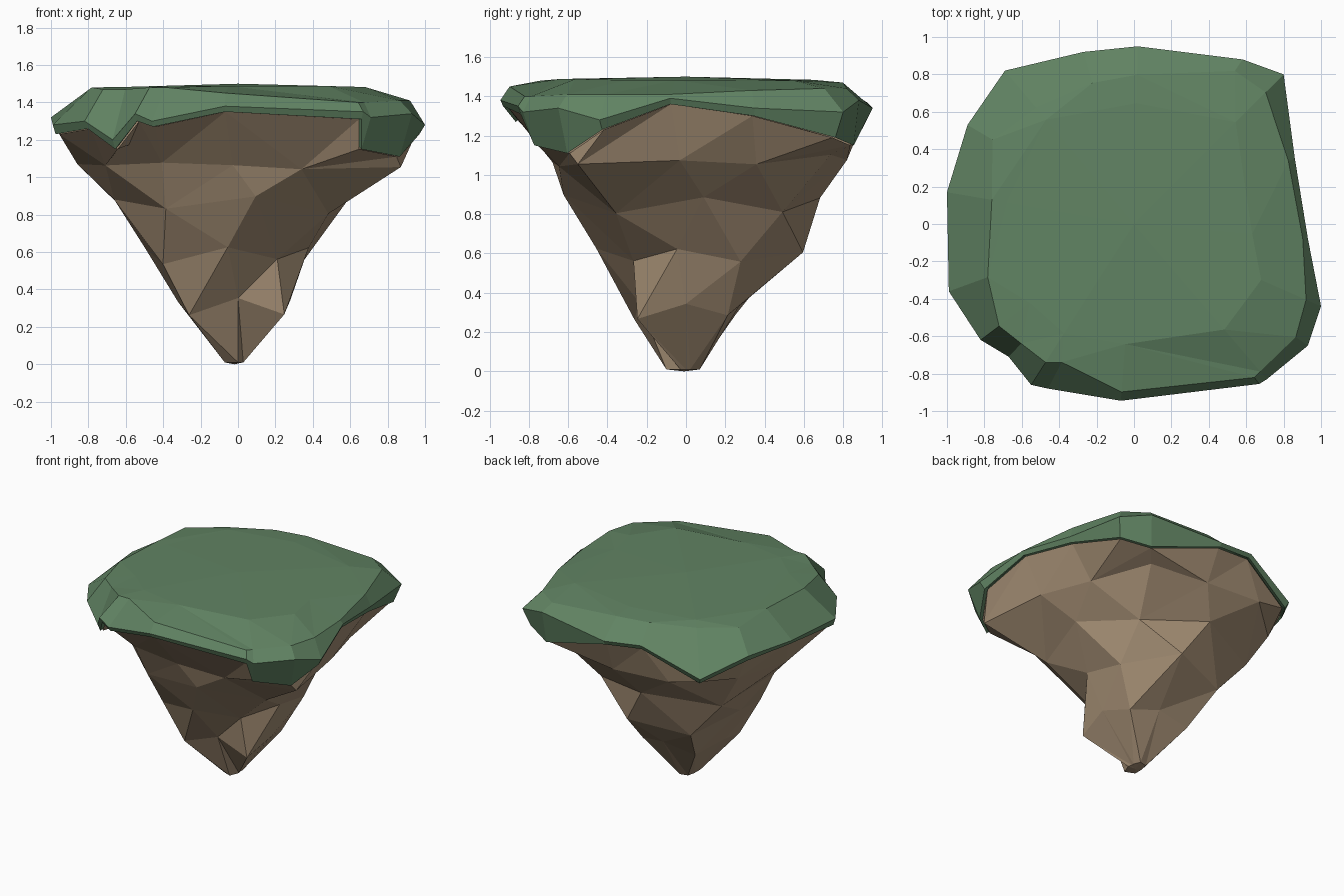
import bpy, bmesh, math, random

if "Cube" in bpy.data.objects:
    bpy.data.objects.remove(bpy.data.objects["Cube"])
random.seed(4)


def ang(v):
    return math.atan2(v.co.y, v.co.x) % math.tau


def add_ring(bm, pts):
    return sorted((bm.verts.new(p) for p in pts), key=ang)


def stitch(bm, lo, up):
    """Triangulate between two rings, advancing by angle."""
    i = j = 0
    n, m = len(lo), len(up)
    a = lambda r, k: ang(r[k % len(r)]) + math.tau * (k // len(r))
    while i < n or j < m:
        if j >= m or (i < n and a(lo, i + 1) <= a(up, j + 1)):
            bm.faces.new((lo[i % n], lo[(i + 1) % n], up[j % m]))
            i += 1
        else:
            bm.faces.new((lo[i % n], up[(j + 1) % m], up[j % m]))
            j += 1


def strip(bm, lo, up):
    """Quads between two rings with matching points."""
    for k in range(len(lo)):
        q = (k + 1) % len(lo)
        bm.faces.new((lo[k], lo[q], up[q], up[k]))


def fan(bm, loop, co):
    c = bm.verts.new(co)
    for k in range(len(loop)):
        bm.faces.new((loop[k], loop[(k + 1) % len(loop)], c))


def finish(bm, name, color):
    bmesh.ops.recalc_face_normals(bm, faces=bm.faces)
    me = bpy.data.meshes.new(name)
    bm.to_mesh(me)
    bm.free()
    ob = bpy.data.objects.new(name, me)
    bpy.context.collection.objects.link(ob)
    mat = bpy.data.materials.new(name)
    mat.diffuse_color = color
    mat.use_nodes = True
    mat.node_tree.nodes["Principled BSDF"].inputs["Base Color"].default_value = mat.diffuse_color
    me.materials.append(mat)


# Grass outline: x, y, brow height, lip height, lip scale, crown scale, crown height
EDGE = [
    (.93, -.08, 1.39, 1.36, .985, .97, 1.41), (.86, .35, 1.34, 1.30, .985, .96, 1.43),
    (.80, .80, 1.32, 1.19, .95, .88, 1.44), (.58, .88, 1.38, 1.15, .97, .93, 1.44),
    (.02, .95, 1.34, 1.31, .985, .84, 1.47), (-.27, .92, 1.37, 1.34, .985, .82, 1.47),
    (-.69, .82, 1.19, 1.15, .975, .76, 1.46), (-.89, .53, 1.31, 1.27, .985, .85, 1.46),
    (-1.0, .17, 1.32, 1.29, .985, .76, 1.48), (-.99, -.36, 1.28, 1.23, .985, .79, 1.48),
    (-.82, -.62, 1.30, 1.26, .98, .88, 1.47), (-.67, -.71, 1.20, 1.15, .98, .90, 1.47),
    (-.55, -.86, 1.34, 1.30, .98, .86, 1.48), (-.46, -.88, 1.30, 1.27, .985, .84, 1.48),
    (-.07, -.945, 1.38, 1.35, .985, .95, 1.45), (.67, -.855, 1.35, 1.31, .985, .96, 1.40),
    (.71, -.83, 1.32, 1.15, .93, .95, 1.40), (.93, -.65, 1.34, 1.11, .93, .93, 1.41),
    (1.0, -.44, 1.28, 1.23, .97, .92, 1.41)]

# Grass cap
bm = bmesh.new()
inner = add_ring(bm, [(x * s * .97, y * s * .97, l + .02) for x, y, b, l, s, c, t in EDGE])
lip = add_ring(bm, [(x * s, y * s, l) for x, y, b, l, s, c, t in EDGE])
brow = add_ring(bm, [(x, y, b) for x, y, b, l, s, c, t in EDGE])
crown = add_ring(bm, [(x * c, y * c, t) for x, y, b, l, s, c, t in EDGE])
top = add_ring(bm, [(x * .68, y * .68, 1.48 + random.uniform(0, .01))
                    for x, y, *_ in EDGE[::2]])
strip(bm, inner, lip)
strip(bm, lip, brow)
strip(bm, brow, crown)
stitch(bm, crown, top)
fan(bm, top, (0, 0, 1.5))
finish(bm, "grass_cap", (.12, .23, .125, 1))

# Rock body: height, twist, then radii counter-clockwise from +x
LEVELS = [
    (.01, 0, [.02, .03, .07, .08, .07, .10, .10, .04]),
    (.31, 0, [.28, .30, .27, .36, .32, .37, .24, .35]),
    (.58, -.12, [.38, .45, .60, .58, .50, .51, .46, .34]),
    (.85, .15, [.60, .61, .69, .76, .67, .65, .63, .60]),
    (1.06, -.04, [.80, .77, .87, .82, .92, .92, .86, .80, .76, .68, .73, 1.03])]
bm = bmesh.new()
rings = []
for z, twist, radii in LEVELS:
    pts = []
    for k, r in enumerate(radii):
        a = math.tau * k / len(radii) + twist
        wob = (-.05 if k % 2 else .05) * random.uniform(.3, 1) if .2 < z < 1 else 0
        if z > 1:
            wob = random.uniform(-.03, .05)
        pts.append((r * math.cos(a), r * math.sin(a), z + wob))
    rings.append(add_ring(bm, pts))
rings.append(add_ring(bm, [(x * s * .98, y * s * .98, l)
                           for x, y, b, l, s, c, t in EDGE]))
for lo, up in zip(rings, rings[1:]):
    stitch(bm, lo, up)
fan(bm, rings[0], (-.02, -.01, 0))
fan(bm, rings[-1], (0, 0, 1.4))
finish(bm, "rock_body", (.37, .27, .175, 1))
